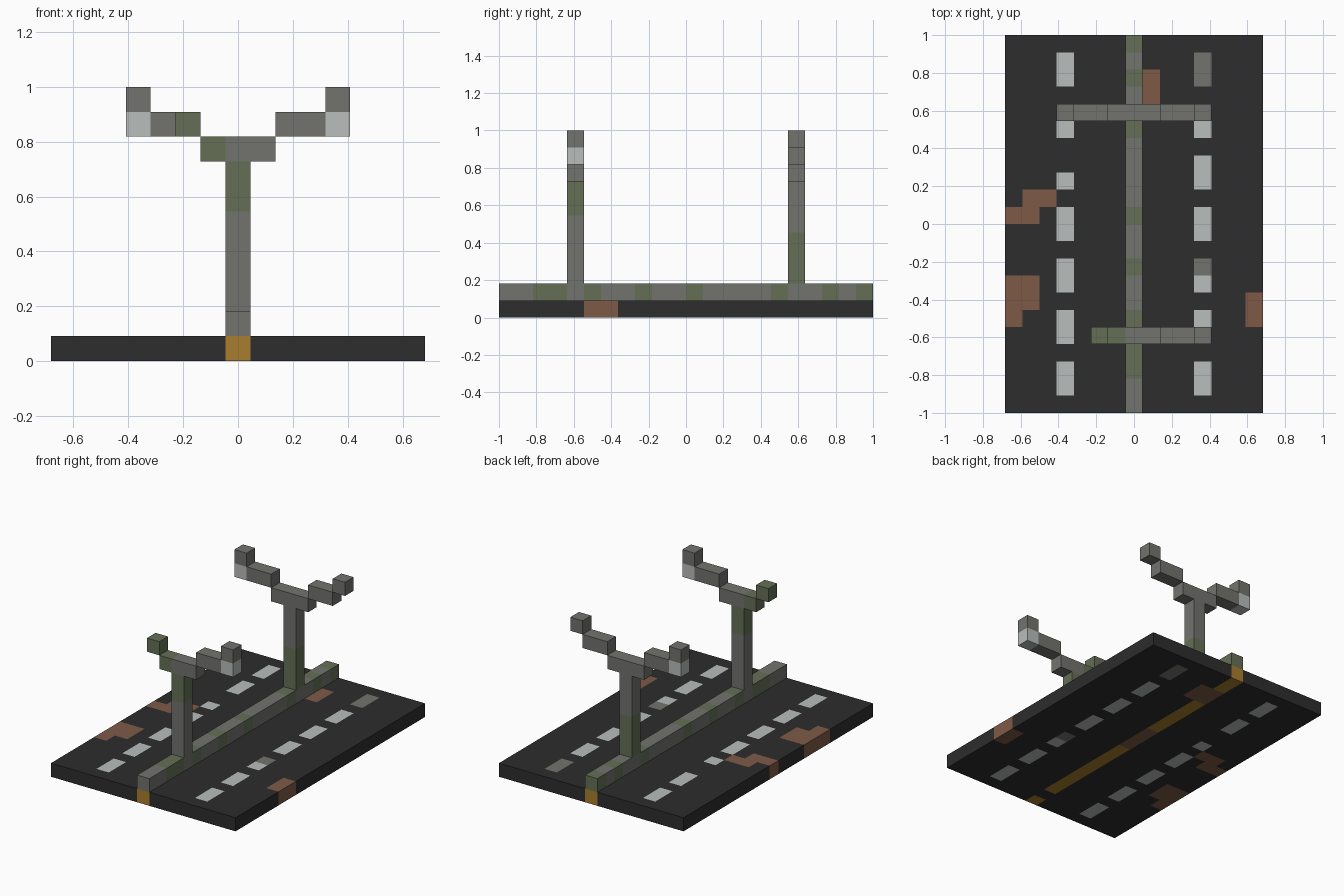
import bpy
import bmesh
from mathutils import Vector

default = bpy.data.objects.get("Cube")
if default:
    bpy.data.objects.remove(default, do_unlink=True)

NX, NY = 15, 22          # road size in blocks
U = 2 / NY               # block edge length
MID = NX // 2            # column of the barrier


def linear(c):
    c /= 255
    return c / 12.92 if c <= 0.04045 else ((c + 0.055) / 1.055) ** 2.4


def material(name, *rgb):
    m = bpy.data.materials.new(name)
    col = [linear(c) for c in rgb] + [1]
    m.diffuse_color = col
    m.use_nodes = True
    bsdf = next(n for n in m.node_tree.nodes if n.type == 'BSDF_PRINCIPLED')
    bsdf.inputs["Base Color"].default_value = col
    bsdf.inputs["Roughness"].default_value = 0.9
    return m


mats = {
    "asphalt": material("asphalt", 45, 45, 45),
    "concrete": material("concrete", 114, 114, 110),
    "moss": material("moss", 101, 111, 86),
    "white": material("white_paint", 184, 189, 187),
    "dirt": material("dirt", 126, 90, 70),
    "yellow": material("yellow_paint", 168, 125, 46),
}
names = list(mats)


# Road slab with dashes, centre line and dirt patches
road = {(i, j, 0): "asphalt" for i in range(NX) for j in range(NY)}


def paint(part, colour, columns, rows, levels=(0,)):
    for i in columns:
        for j in rows:
            for k in levels:
                part[i, j, k] = colour


for start in range(1, NY, 3):
    paint(road, "white", (3, 11), (start, start + 1))
paint(road, "asphalt", [3], [14])
paint(road, "concrete", [11], [8, 19, 20])

paint(road, "yellow", [MID], range(NY))
paint(road, "asphalt", [MID], [1])
paint(road, "dirt", [MID], [10, 11, 12, 18, 19])

paint(road, "dirt", [8], [18, 19])
paint(road, "dirt", [1, 2], [12])
paint(road, "dirt", [0, 1], [11])
paint(road, "dirt", [0, 1], [6, 7])
paint(road, "dirt", [0], [5])
paint(road, "dirt", [14], [5, 6])

# Central barrier
barrier = {}
paint(barrier, "concrete", [MID], range(NY), [1])
paint(barrier, "moss", [MID], [2, 3, 5, 8, 11, 16, 19, 21], [1])


# Lamp posts with two stepped arms
def lamp(row):
    part = {}
    paint(part, "concrete", [MID], [row], range(2, 8))
    paint(part, "concrete", range(MID - 1, MID + 2), [row], [8])
    for side in (-1, 1):
        paint(part, "concrete", [MID + side * n for n in (2, 3)], [row], [9])
        paint(part, "white", [MID + side * 4], [row], [9])
        paint(part, "concrete", [MID + side * 4], [row], [10])
    return part


# Front lamp: right arm broken short and mossy
front_lamp = lamp(4)
for lost in ((4, 4, 9), (3, 4, 9), (3, 4, 10)):
    del front_lamp[lost]
paint(front_lamp, "moss", [MID], [4], [6, 7])
paint(front_lamp, "moss", [6], [4], [8])
paint(front_lamp, "moss", [5], [4], [9])

# Back lamp: one lamp head missing, mossy foot
back_lamp = lamp(17)
del back_lamp[11, 17, 9]
paint(back_lamp, "moss", [MID], [17], [2, 3, 4])

parts = {"road": road, "central_barrier": barrier,
         "front_lamp_post": front_lamp, "back_lamp_post": back_lamp}
solid = {cell for part in parts.values() for cell in part}


# Turn each block part into a mesh of its exposed faces
def build(name, part):
    bm = bmesh.new()
    origin = Vector((-NX / 2, -NY / 2, 0))
    for cell, colour in part.items():
        centre = Vector(cell) + origin + Vector((.5, .5, .5))
        for axis in range(3):
            for sign in (-1, 1):
                n = Vector((0, 0, 0))
                n[axis] = sign
                if tuple(int(c + d) for c, d in zip(cell, n)) in solid:
                    continue
                a = Vector((0, 0, 0))
                a[(axis + 1) % 3] = 1
                b = n.cross(a)
                ring = [n + a + b, n - a + b, n - a - b, n + a - b]
                face = bm.faces.new([bm.verts.new((centre + r / 2) * U)
                                     for r in ring])
                face.material_index = names.index(colour)
    bmesh.ops.remove_doubles(bm, verts=bm.verts, dist=U / 100)
    mesh = bpy.data.meshes.new(name)
    bm.to_mesh(mesh)
    bm.free()
    for m in mats.values():
        mesh.materials.append(m)
    obj = bpy.data.objects.new(name, mesh)
    bpy.context.collection.objects.link(obj)


for name, part in parts.items():
    build(name, part)
